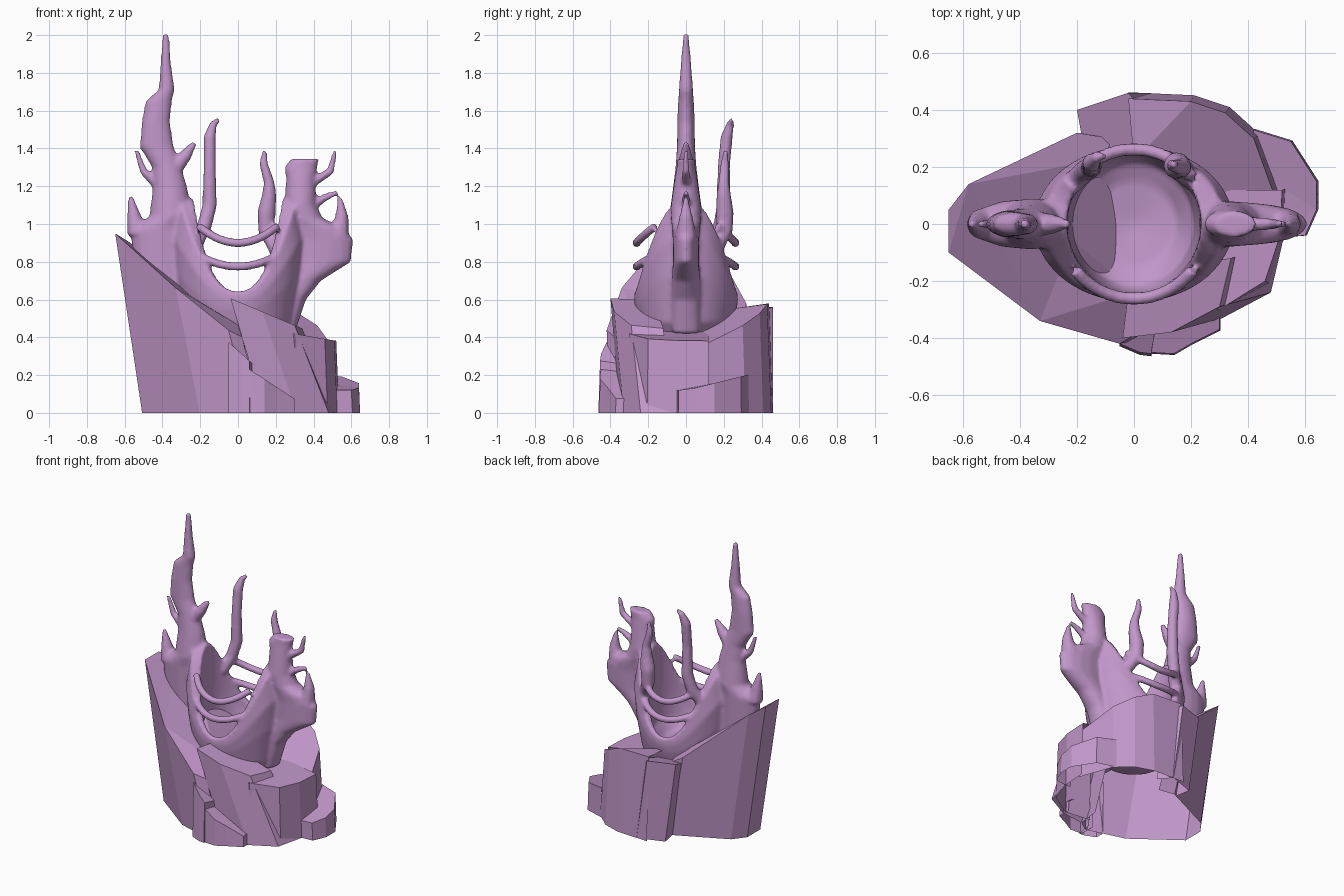
import bpy, bmesh
from math import sin, cos, pi, radians, hypot

if "Cube" in bpy.data.objects:
    bpy.data.objects.remove(bpy.data.objects["Cube"])

# The single colour
mauve = bpy.data.materials.new("mauve_stone")
mauve.use_nodes = True
mauve.diffuse_color = (0.54, 0.31, 0.59, 1)
mauve.node_tree.nodes["Principled BSDF"].inputs["Base Color"].default_value = mauve.diffuse_color


def add_object(name, data):
    obj = bpy.data.objects.new(name, data)
    bpy.context.collection.objects.link(obj)
    return obj


def finish(name, bm):
    bmesh.ops.recalc_face_normals(bm, faces=bm.faces)
    mesh = bpy.data.meshes.new(name)
    bm.to_mesh(mesh)
    bm.free()
    mesh.materials.append(mauve)
    return add_object(name, mesh)


def loft(name, rings):
    """Bridge equal rings of points and cap both ends."""
    bm = bmesh.new()
    loops = [[bm.verts.new(p) for p in ring] for ring in rings]
    count = len(loops[0])
    for low, high in zip(loops, loops[1:]):
        for i in range(count):
            j = (i + 1) % count
            bm.faces.new((low[i], low[j], high[j], high[i]))
    bm.faces.new(loops[0])
    bm.faces.new(loops[-1])
    return finish(name, bm)


def horn(name, sections):
    """Stack of flat ellipses: x from, x to, height, half depth."""
    rings = []
    for x0, x1, z, depth in sections:
        mid, half = (x0 + x1) / 2, (x1 - x0) / 2
        rings.append([(mid + half * cos(a), depth * sin(a), z)
                      for a in [2 * pi * i / 16 for i in range(16)]])
    return loft(name, rings)


def tube(name, path):
    """Tapered tube through (x, y, z, radius) points."""
    curve = bpy.data.curves.new(name, "CURVE")
    curve.dimensions = "3D"
    curve.bevel_depth = 1
    curve.bevel_resolution = 2
    curve.use_fill_caps = True
    line = curve.splines.new("POLY")
    line.points.add(len(path) - 1)
    for point, (x, y, z, r) in zip(line.points, path):
        point.co = (x, y, z, 1)
        point.radius = r
    obj = add_object(name, curve)
    bpy.ops.object.select_all(action="DESELECT")
    obj.select_set(True)
    bpy.context.view_layer.objects.active = obj
    bpy.ops.object.convert(target="MESH")
    return bpy.context.view_layer.objects.active


def rock(name, outer, inner, top, grow=1.0, shift=(0, 0)):
    """Hollow crag: a top with a height rule, and walls to the ground along its outer edge."""
    bm = bmesh.new()
    upper = [bm.verts.new((x, y, top(x, y))) for x, y in outer + inner]
    lower = [bm.verts.new((x * grow + shift[0], y * grow + shift[1], 0)) for x, y in outer]
    for i in range(len(outer) - 1):
        bm.faces.new((lower[i], lower[i + 1], upper[i + 1], upper[i]))
    cap = bm.faces.new(upper)
    bmesh.ops.triangulate(bm, faces=[cap])
    return finish(name, bm)


# Cup with a round bowl, thicker towards the sides and low at front and back
def rim(a):
    return 0.645 + 0.49 * abs(cos(a)) ** 2.5


def cup_ring(rx, ry, height):
    ring = []
    for a in [2 * pi * i / 96 for i in range(96)]:
        r = 1 / hypot(cos(a) / rx, sin(a) / ry)
        ring.append((r * cos(a), r * sin(a), height(a)))
    return ring


def level(z):
    return lambda a: z


def between(low, t):
    return lambda a: low + (rim(a) - low) * t


rings = [cup_ring(r, r, level(z)) for r, z in ((0.02, 0.34), (0.2, 0.36))]
for rx, ry, t in ((0.29, 0.25, 0), (0.335, 0.268, 0.4), (0.35, 0.275, 0.7), (0.315, 0.272, 1)):
    rings.append(cup_ring(rx, ry, between(0.48, t)))
for rx, ry, t in ((0.235, 0.243, 1), (0.228, 0.235, 0.5), (0.21, 0.215, 0.1)):
    rings.append(cup_ring(rx, ry, between(0.55, t)))
rings += [cup_ring(r, r, level(z)) for r, z in ((0.15, 0.53), (0.02, 0.51))]
parts = [loft("cup", rings)]

# Tall horn and broad wing
parts.append(horn("tall_horn", [
    (-0.4, -0.24, 0.5, 0.07), (-0.55, -0.24, 0.75, 0.08), (-0.57, -0.24, 0.97, 0.085),
    (-0.47, -0.24, 1.04, 0.09), (-0.45, -0.27, 1.2, 0.068), (-0.455, -0.3, 1.3, 0.056),
    (-0.52, -0.34, 1.41, 0.048), (-0.51, -0.36, 1.54, 0.046), (-0.49, -0.35, 1.65, 0.042),
    (-0.42, -0.335, 1.71, 0.038), (-0.41, -0.355, 1.85, 0.028), (-0.4, -0.365, 2.005, 0.015)]))
parts.append(horn("broad_wing", [
    (0.23, 0.3, 0.42, 0.07), (0.24, 0.36, 0.6, 0.075), (0.24, 0.44, 0.7, 0.075),
    (0.24, 0.6, 0.8, 0.07), (0.24, 0.61, 0.92, 0.07), (0.24, 0.56, 0.98, 0.075),
    (0.24, 0.45, 1.03, 0.08), (0.245, 0.415, 1.1, 0.08), (0.255, 0.41, 1.24, 0.06),
    (0.245, 0.42, 1.3, 0.05), (0.28, 0.43, 1.345, 0.045)]))

# Sagging ribs across the front and back openings
for side, label in ((-1, "front"), (1, "back")):
    for height, base, rise in (("upper", 0.9, 0.09), ("lower", 0.775, 0.06)):
        path = []
        for step in range(-10, 11):
            a = radians(step * 5.2)
            path.append((0.262 * sin(a), side * 0.262 * cos(a),
                         base + rise * (sin(a) / 0.8) ** 2, 0.024))
        parts.append(tube(f"{label}_{height}_rib", path))

# Rear spikes and small side spurs
parts.append(tube("tall_rear_spike", [
    (-0.22, 0.14, 0.9, 0.04), (-0.175, 0.185, 1.0, 0.04), (-0.15, 0.2, 1.1, 0.04),
    (-0.15, 0.2, 1.3, 0.034), (-0.15, 0.215, 1.46, 0.034), (-0.13, 0.235, 1.53, 0.022),
    (-0.1, 0.24, 1.555, 0.012)]))
parts.append(tube("short_rear_spike", [
    (0.21, 0.15, 0.85, 0.04), (0.15, 0.205, 0.97, 0.045), (0.15, 0.205, 1.06, 0.05),
    (0.165, 0.2, 1.15, 0.04), (0.165, 0.2, 1.22, 0.03), (0.135, 0.205, 1.32, 0.024),
    (0.14, 0.21, 1.39, 0.013)]))
spurs = {
    "inner_horn_spur": [(-0.35, 1.28, 0.05), (-0.28, 1.36, 0.035), (-0.23, 1.43, 0.015)],
    "outer_horn_spur": [(-0.42, 1.2, 0.03), (-0.5, 1.28, 0.022), (-0.54, 1.39, 0.012)],
    "low_horn_spur": [(-0.53, 0.95, 0.06), (-0.55, 1.04, 0.038), (-0.57, 1.15, 0.012)],
    "upper_wing_spur": [(0.38, 1.21, 0.028), (0.49, 1.28, 0.022), (0.515, 1.39, 0.012)],
    "middle_wing_spur": [(0.38, 1.09, 0.028), (0.46, 1.14, 0.022), (0.53, 1.17, 0.012)],
    "low_wing_spur": [(0.53, 0.93, 0.06), (0.55, 1.04, 0.036), (0.54, 1.14, 0.012)],
}
for name, path in spurs.items():
    parts.append(tube(name, [(x, 0, z, r) for x, z, r in path]))

# Fuse the organic parts into one flowing skin
bpy.ops.object.select_all(action="DESELECT")
for part in parts:
    part.select_set(True)
bpy.context.view_layer.objects.active = parts[0]
bpy.ops.object.join()
crown = bpy.context.view_layer.objects.active
crown.name = "horned_cup"
remesh = crown.modifiers.new("fuse", "REMESH")
remesh.mode = "VOXEL"
remesh.voxel_size = 0.011
remesh.use_smooth_shade = True
relax = crown.modifiers.new("relax", "SMOOTH")
relax.factor = 0.5
relax.iterations = 6
for modifier in ("fuse", "relax"):
    bpy.ops.object.modifier_apply(modifier=modifier)
crown.data.materials.clear()
crown.data.materials.append(mauve)
bpy.ops.object.shade_smooth()

# Faceted crags around the base
rock("left_crag",
     [(-0.08, 0.3), (-0.2, 0.32), (-0.58, 0.14), (-0.65, 0.05), (-0.65, -0.1), (-0.33, -0.34),
      (-0.05, -0.42), (0.02, -0.38)],
     [(0, -0.24), (-0.22, -0.17), (-0.28, 0), (-0.22, 0.17), (-0.1, 0.23)],
     lambda x, y: min(0.95, 0.55 - 0.7 * x - 0.35 * abs(y)), grow=0.95, shift=(0.11, 0))
rock("back_crag",
     [(0.5, 0.08), (0.42, 0.3), (0.32, 0.39), (0.2, 0.43), (-0.02, 0.44)],
     [(0, 0.22), (0.18, 0.17), (0.24, 0.05)],
     lambda x, y: min(0.58, 0.46 + 0.4 * y - 0.28 * x), grow=1.05)
rock("back_slab",
     [(0.05, 0.38), (-0.02, 0.46), (-0.2, 0.4), (-0.18, 0.29)],
     [(-0.12, 0.2), (0.04, 0.22)],
     lambda x, y: 0.42 + 0.3 * y - 0.1 * x, shift=(0.08, 0))
rock("right_crag",
     [(0.12, -0.28), (0.3, -0.3), (0.46, -0.2), (0.51, -0.05), (0.52, 0.12)],
     [(0.24, 0.12), (0.2, -0.14)],
     lambda x, y: 0.47 - 0.17 * x, grow=1.03)
rock("front_slab",
     [(-0.02, -0.24), (-0.04, -0.4), (0.13, -0.38), (0.3, -0.29), (0.34, -0.12)],
     [(0.2, -0.14), (0.1, -0.21)],
     lambda x, y: 0.59 - 0.42 * x, shift=(0.18, 0.05))
rock("front_low_crag",
     [(-0.05, -0.36), (-0.05, -0.42), (0.02, -0.45), (0.06, -0.455), (0.08, -0.34)], [],
     lambda x, y: 0.33 - 0.9 * x, grow=1.02)
rock("front_step",
     [(0.05, -0.34), (0.05, -0.45), (0.14, -0.455), (0.2, -0.42), (0.3, -0.37), (0.3, -0.28)], [],
     lambda x, y: 0.27 - 0.65 * x, grow=1.01)
rock("right_step",
     [(0.48, -0.05), (0.6, -0.04), (0.64, 0.05), (0.64, 0.15), (0.55, 0.29), (0.42, 0.33)],
     [(0.4, 0.2)],
     lambda x, y: 0.12 + 0.25 * max(y, 0), grow=1.01)
